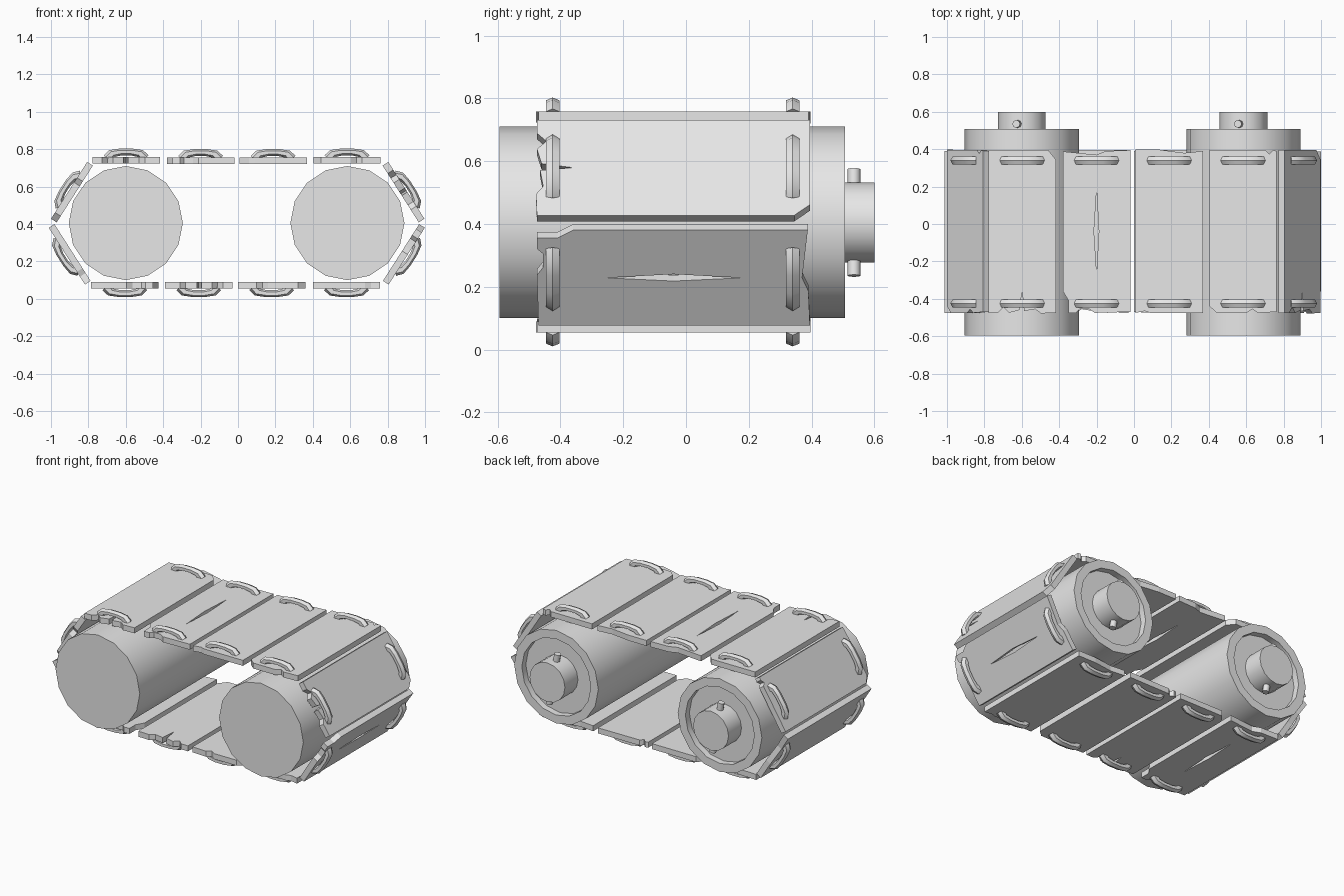
import bpy, bmesh, math
from mathutils import Matrix

if "Cube" in bpy.data.objects:
    bpy.data.objects.remove(bpy.data.objects["Cube"])

grey = bpy.data.materials.new("plain grey")
grey.diffuse_color = (0.8, 0.8, 0.8, 1)
grey.use_nodes = True
grey.node_tree.nodes["Principled BSDF"].inputs["Base Color"].default_value = grey.diffuse_color


def add_object(name, bm, matrix=Matrix(), smooth=None):
    bmesh.ops.recalc_face_normals(bm, faces=bm.faces)
    me = bpy.data.meshes.new(name)
    bm.to_mesh(me)
    bm.free()
    ob = bpy.data.objects.new(name, me)
    bpy.context.collection.objects.link(ob)
    me.materials.append(grey)
    ob.matrix_world = matrix
    if smooth:
        bpy.ops.object.select_all(action='DESELECT')
        ob.select_set(True)
        bpy.context.view_layer.objects.active = ob
        bpy.ops.object.shade_smooth_by_angle(angle=math.radians(smooth))
    return ob


# Rollers: turned profile (radius, y) with recessed rim and axle stub
ROLLER = [(0, -0.595), (0.305, -0.595), (0.305, 0.507), (0.25, 0.507),
          (0.25, 0.465), (0.128, 0.465), (0.128, 0.6), (0, 0.6)]


def roller(x):
    bm = bmesh.new()
    vs = [bm.verts.new((r, y, 0)) for r, y in ROLLER]
    edges = [bm.edges.new(p) for p in zip(vs, vs[1:])]
    bmesh.ops.spin(bm, geom=vs + edges, cent=(0, 0, 0), axis=(0, 1, 0),
                   angle=2 * math.pi, steps=16, use_merge=True)
    bmesh.ops.remove_doubles(bm, verts=bm.verts, dist=1e-4)
    add_object("roller", bm, Matrix.Translation((x, 0, 0.405)), 30)
    # Locking pin through the axle
    bm = bmesh.new()
    bmesh.ops.create_cone(bm, cap_ends=True, segments=8, radius1=0.021,
                          radius2=0.021, depth=0.345)
    add_object("axle_pin", bm, Matrix.Translation((x, 0.535, 0.405))
               @ Matrix.Rotation(math.radians(-10), 4, 'Y'), 50)


# Plank outlines (along the belt, across the belt): four worn variants
OUTLINES = [
    [(-.18, .395), (.14, .395), (.18, .345), (.18, -.475), (.1, -.478), (.07, -.455),
     (.01, -.465), (0, -.36), (-.015, -.46), (-.07, -.475), (-.1, -.445), (-.13, -.475),
     (-.18, -.475)],
    [(-.18, .388), (0, .37), (.05, .39), (.18, .395), (.18, -.47), (-.01, -.475),
     (-.04, -.455), (-.09, -.455), (-.11, -.475), (-.15, -.475), (-.15, -.41), (-.18, -.36)],
    [(-.18, .397), (-.05, .397), (.08, .38), (.18, .39), (.18, -.475), (-.1, -.475),
     (-.13, -.465), (-.18, -.475)],
    [(-.18, .397), (.12, .395), (.14, .375), (.16, .395), (.18, .39), (.18, -.47),
     (.08, -.475), (.05, -.455), (.02, -.475), (-.14, -.475), (-.18, -.44)],
]
CRACK = [(0, .18), (.012, -.04), (0, -.255), (-.014, -.04)]


def plank(outline, matrix, cracked):
    cu = bpy.data.curves.new("plank_outline", 'CURVE')
    cu.dimensions, cu.fill_mode, cu.extrude = '2D', 'BOTH', 0.018
    for pts in [outline] + ([CRACK] if cracked else []):
        sp = cu.splines.new('POLY')
        sp.points.add(len(pts) - 1)
        for p, (u, y) in zip(sp.points, pts):
            p.co = (u, y, 0, 1)
        sp.use_cyclic_u = True
    tmp = bpy.data.objects.new("plank_outline", cu)
    bpy.context.collection.objects.link(tmp)
    me = tmp.to_mesh()
    bm = bmesh.new()
    bm.from_mesh(me)
    tmp.to_mesh_clear()
    bpy.data.objects.remove(tmp)
    bmesh.ops.remove_doubles(bm, verts=bm.verts, dist=1e-5)
    for f in bm.faces:
        f.smooth = False
    add_object("plank", bm, matrix)


# Staples: hexagonal bar swept over a low arch
ARCH = [(-.1, -.01), (-.075, .018), (-.03, .026), (.03, .026), (.075, .018), (.1, -.01)]


def staple(y, matrix):
    bm = bmesh.new()
    rings = []
    for u, h in ARCH:
        lean = 0.2 * u  # end sections lean outwards
        rings.append([bm.verts.new((u + lean * math.cos(a),
                                    y + 0.025 * math.sin(a),
                                    0.018 + h + 0.018 * math.cos(a)))
                      for a in (i * math.pi / 3 for i in range(6))])
    for a, b in zip(rings, rings[1:]):
        for i in range(6):
            j = (i + 1) % 6
            bm.faces.new((a[i], a[j], b[j], b[i]))
    bm.faces.new(rings[0])
    bm.faces.new(rings[-1])
    add_object("staple", bm, matrix, 40)


for x in (-0.6, 0.585):
    roller(x)

# Belt: planks clockwise from the top left (x, z, tilt)
BELT = [(-.598, .741, 0), (-.2, .738, 0), (.188, .738, 0), (.583, .741, 0),
        (.885, .57, 57.5), (.887, .238, 122.5),
        (.58, .072, 180), (.18, .072, 180), (-.21, .072, 180), (-.605, .072, 180),
        (-.9, .238, 237.5), (-.888, .57, 302.5)]
for i, (x, z, tilt) in enumerate(BELT):
    m = Matrix.Translation((x, 0, z)) @ Matrix.Rotation(math.radians(tilt), 4, 'Y')
    plank(OUTLINES[i % 4], m, i % 4 == 1)
    for y in (-0.425, 0.34):
        staple(y, m)
